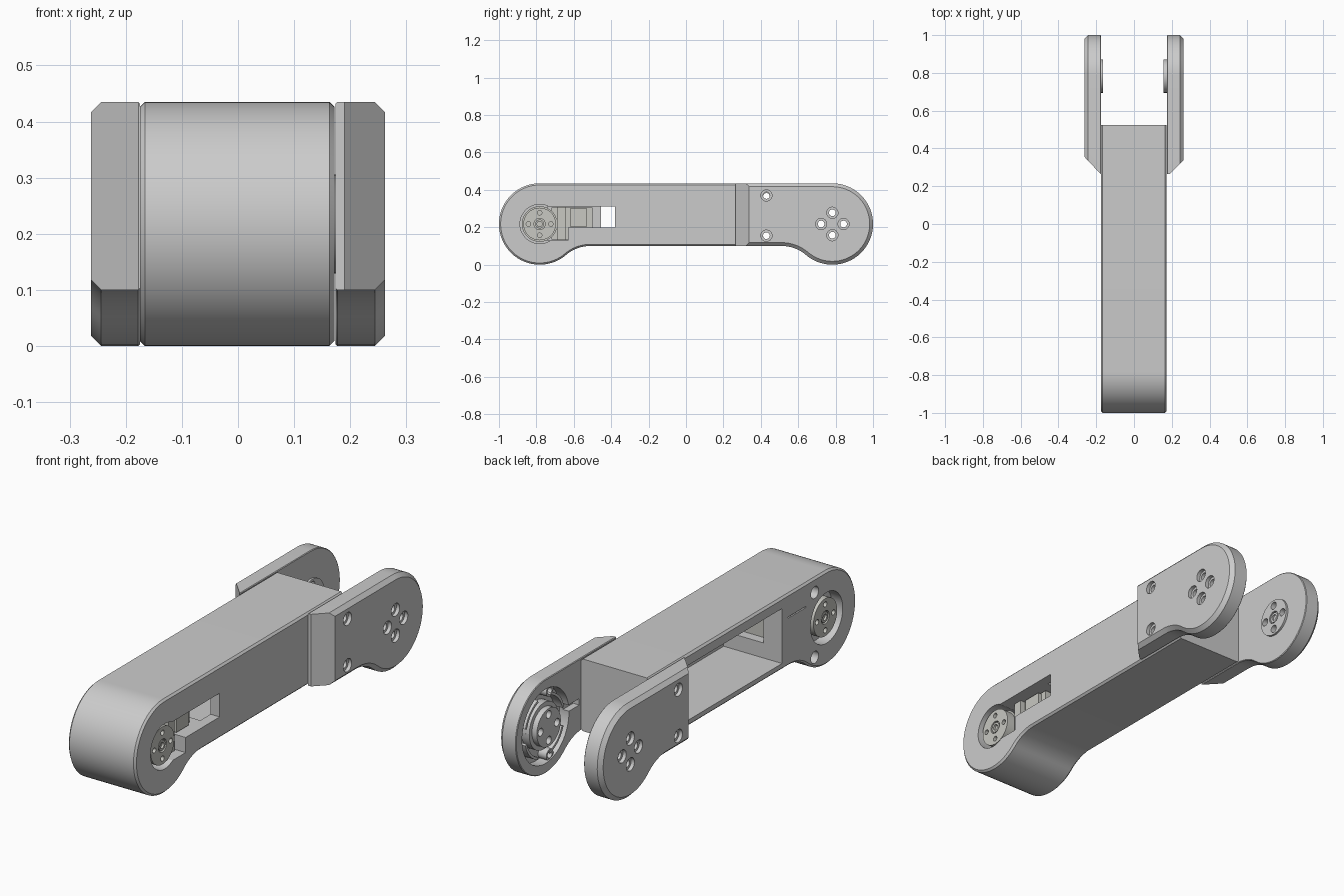
import bpy, bmesh, math

if "Cube" in bpy.data.objects:
    bpy.data.objects.remove(bpy.data.objects["Cube"])

CY, CZ, R = 0.7825, 0.2175, 0.2175   # joint centre and outer radius


def loft(name, rings):
    """Closed solid from a list of equal-length 3D rings, capped at both ends."""
    bm = bmesh.new()
    vs = [[bm.verts.new(p) for p in ring] for ring in rings]
    n = len(vs[0])
    for a, b in zip(vs, vs[1:]):
        for i in range(n):
            bm.faces.new((a[i], a[(i + 1) % n], b[(i + 1) % n], b[i]))
    bm.faces.new(vs[0])
    bm.faces.new(vs[-1])
    bmesh.ops.recalc_face_normals(bm, faces=bm.faces)
    me = bpy.data.meshes.new(name)
    bm.to_mesh(me)
    bm.free()
    ob = bpy.data.objects.new(name, me)
    bpy.context.collection.objects.link(ob)
    return ob


def prism(name, pts, x0, x1):
    return loft(name, [[(x, y, z) for y, z in pts] for x in (x0, x1)])


def box(name, x0, x1, y0, y1, z0, z1):
    return prism(name, [(y0, z0), (y1, z0), (y1, z1), (y0, z1)], x0, x1)


def cyl(name, x0, x1, y, z, r, n=40):
    pts = [(y + r * math.cos(2 * math.pi * i / n), z + r * math.sin(2 * math.pi * i / n))
           for i in range(n)]
    return prism(name, pts, x0, x1)


def arc_wall(name, x0, x1, y, z, r0, r1, a0, a1, n=14):
    angs = [math.radians(a0 + (a1 - a0) * i / n) for i in range(n + 1)]
    pts = [(y + r0 * math.cos(a), z + r0 * math.sin(a)) for a in angs]
    pts += [(y + r1 * math.cos(a), z + r1 * math.sin(a)) for a in reversed(angs)]
    return prism(name, pts, x0, x1)


def cut(ob, cutters):
    """Subtract each cutter, then delete it."""
    for c in cutters:
        c.hide_render = True
        m = ob.modifiers.new("cut", 'BOOLEAN')
        m.operation, m.solver, m.object = 'DIFFERENCE', 'EXACT', c
    bpy.context.view_layer.update()
    dg = bpy.context.evaluated_depsgraph_get()
    me = bpy.data.meshes.new_from_object(ob.evaluated_get(dg))
    ob.modifiers.clear()
    ob.data = me
    for c in cutters:
        bpy.data.objects.remove(c)
    return ob


def arm_profile(end, sign, off=0.0, fillet=0.2):
    """Side outline: round joint end, flat top, narrower shank. sign = side of the joint in y."""
    r, f = R - off, fillet + off
    low = 0.10 + off
    dz = CZ - low + f
    dy = math.sqrt((r + f) ** 2 - dz ** 2)
    join = math.atan2(-dz, -dy)               # direction from joint to fillet centre
    pts = [(end, CZ + r), (end, low)]
    for i in range(13):                       # concave fillet under the shank
        a = math.pi / 2 + (join + math.pi - math.pi / 2) * i / 12
        pts.append((sign * (CY - dy + f * math.cos(a)), low - f + f * math.sin(a)))
    for i in range(1, 49):                    # round end
        a = join + (math.pi / 2 - join) * i / 48
        pts.append((sign * (CY + r * math.cos(a)), CZ + r * math.sin(a)))
    return pts


def arm(name, end, sign, stations):
    return loft(name, [[(x, y, z) for y, z in arm_profile(end, sign, off)]
                       for x, off in stations])


def bolt_circle(x0, x1, y, r, n=20):
    d = 0.06
    return [cyl("cutter", x0, x1, y + a * d, CZ + b * d, r, n)
            for a, b in ((1, 0), (-1, 0), (0, 1), (0, -1))]


def horn(name, x0, x1, y, r, hole, face):
    """Round coupling disc with four bolt holes and a centre recess on the `face` side."""
    s = 1 if face > (x0 + x1) / 2 else -1
    ob = cyl(name, x0, x1, y, CZ, r, 48)
    cut(ob, bolt_circle(x0 - 0.05, x1 + 0.05, y, hole)
        + [cyl("cutter", face - s * 0.012, face + s * 0.05, y, CZ, 0.03, 24)])
    hub = arc_wall(name + "_collar", face - s * 0.02, face - s * 0.002, y, CZ,
                   0.014, 0.024, 0, 359.9, 28)
    return [ob, hub]


parts, metal = [], []

# Main arm body
body = arm("arm_body", 0.525, -1, [(-0.175, 0.009), (-0.166, 0), (0.163, 0), (0.172, 0.009)])
slot = [box("cutter", -0.08, 0.3, -0.74, -0.63, 0.13, 0.31),
        box("cutter", -0.08, 0.3, -0.64, -0.38, 0.20, 0.31),
        cyl("cutter", 0.06, 0.3, -CY, CZ, 0.105, 48)]
window = [box("cutter", -0.3, 0.125, -0.455, 0.485, 0.13, 0.385)]
idler_seat = [cyl("cutter", -0.3, -0.12, -CY, CZ, 0.118, 48),
              box("cutter", -0.3, -0.168, -0.63, -0.50, 0.323, 0.329)]
screws = [cyl("cutter", -0.3, -0.12, -0.695, z, 0.028, 24) for z in (0.368, 0.067)]
screws += [cyl("cutter", 0.1, 0.3, 0.43, z, 0.018, 24) for z in (0.365, 0.155)]
cut(body, slot + window + idler_seat + screws)
parts.append(body)

# Servo motor seen through the slot
metal.append(box("servo_case", -0.09, 0.10, -0.72, -0.50, 0.135, 0.305))
metal.append(box("servo_flange", 0.09, 0.125, -0.69, -0.645, 0.132, 0.308))
metal.append(box("servo_cover", 0.09, 0.118, -0.62, -0.53, 0.205, 0.300))
metal.append(cyl("servo_gearbox", 0.0, 0.115, -CY, CZ, 0.095, 48))
metal += horn("servo_horn", 0.115, 0.160, -CY, 0.087, 0.012, 0.160)
metal += horn("idler_horn", -0.168, -0.10, -CY, 0.087, 0.012, -0.168)

# Fork plates
for side, s, inner in (("left", -1, 0.175), ("right", 1, 0.174)):
    plate = arm(side + "_fork_plate", 0.265, 1,
                [(s * inner, 0.003), (s * (inner + 0.003), 0), (s * 0.244, 0), (s * 0.262, 0.018)])
    # sloped lead-in at the front of the plate
    x0, y1 = (0.177, 0.355) if s < 0 else (0.190, 0.338)
    k = (y1 - 0.265) / (0.262 - x0)
    tri = [(x0 - 0.05, 0.265 - 0.05 * k), (0.30, y1 + 0.038 * k), (0.30, 0.265 - 0.05 * k)]
    cutters = [loft("cutter", [[(s * x, y, z) for x, y in tri] for z in (-0.1, 0.6)])]
    # bolt holes with counterbores
    cutters += bolt_circle(-0.3 if s < 0 else 0.1, -0.1 if s < 0 else 0.3, CY, 0.018)
    cutters += bolt_circle(s * 0.245, s * 0.3, CY, 0.030, 24)
    for z in (0.37, 0.155):
        cutters += [cyl("cutter", s * 0.1, s * 0.3, 0.43, z, 0.018, 20),
                    cyl("cutter", s * 0.245, s * 0.3, 0.43, z, 0.030, 24)]
    if s > 0:                                 # hollow inner face on the right
        cutters += [cyl("cutter", 0.1, 0.222, CY, CZ, 0.172, 56),
                    box("cutter", 0.1, 0.205, 0.535, 0.63, 0.222, 0.252)]
    parts.append(cut(plate, cutters))

# Coupling discs on the inner faces of the fork
parts += horn("left_fork_hub", -0.182, -0.165, CY, 0.088, 0.018, -0.165)
hub = cyl("right_fork_hub", 0.157, 0.225, CY, CZ, 0.088, 48)
parts.append(cut(hub, bolt_circle(0.1, 0.3, CY, 0.018)))
parts.append(arc_wall("right_hub_step", 0.182, 0.225, CY, CZ, 0.086, 0.108, 0, 359.9, 48))
for i, a in enumerate((15, 110, 200, 290)):
    parts.append(arc_wall(f"recess_rib_{i + 1}", 0.178, 0.225, CY, CZ, 0.135, 0.147, a, a + 55))
for i, z in enumerate((CZ + 0.148, CZ - 0.148)):
    boss = cyl(f"recess_boss_{i + 1}", 0.18, 0.225, CY - 0.04, z, 0.026, 24)
    parts.append(cut(boss, [cyl("cutter", 0.1, 0.21, CY - 0.04, z, 0.016, 20)]))

# Servo colour
mat = bpy.data.materials.new("warm_grey")
mat.diffuse_color = (0.58, 0.58, 0.54, 1)
mat.use_nodes = True
mat.node_tree.nodes["Principled BSDF"].inputs["Base Color"].default_value = mat.diffuse_color
for ob in metal:
    ob.data.materials.clear()
    ob.data.materials.append(mat)

# Smooth curved surfaces, keep hard edges
bpy.ops.object.select_all(action='DESELECT')
for ob in parts + metal:
    ob.select_set(True)
bpy.context.view_layer.objects.active = body
bpy.ops.object.shade_smooth_by_angle(angle=math.radians(25))
